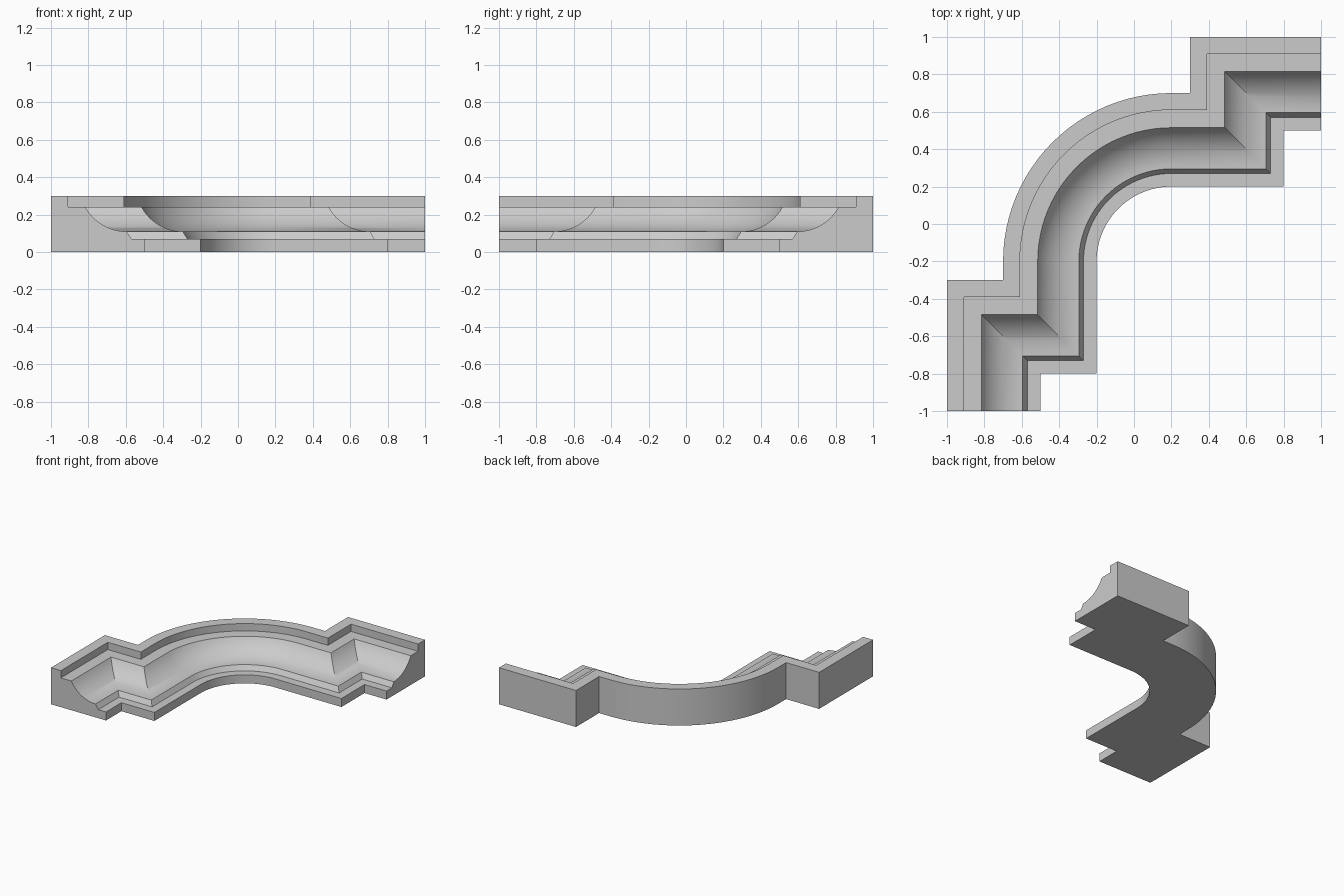
import bpy, bmesh, math

if "Cube" in bpy.data.objects:
    bpy.data.objects.remove(bpy.data.objects["Cube"])

ARC_STEPS = 24
COVE_STEPS = 12

# Moulding cross-section: (distance in from outer edge, height)
profile = [(0, 0), (0, 0.30), (0.09, 0.30), (0.09, 0.24)]
x0, x1, z0, z1 = 0.185, 0.405, 0.24, 0.11
rad = ((x1 - x0) ** 2 + (z0 - z1) ** 2) / (2 * (z0 - z1))
start = math.asin((x1 - x0) / rad)
for i in range(COVE_STEPS + 1):
    a = start * (1 - i / COVE_STEPS)
    profile.append((x1 - rad * math.sin(a), z1 + rad * (1 - math.cos(a))))
profile += [(0.43, 0.07), (0.50, 0.07), (0.50, 0)]

# Outer-edge path: (point, mitre direction), stepped ends joined by a quarter arc
path = [((-1, -1), (1, 0)), ((-1, -0.3), (1, -1)), ((-0.7, -0.3), (1, -1))]
for i in range(ARC_STEPS + 1):
    a = math.pi - math.pi / 2 * i / ARC_STEPS
    c, s = math.cos(a), math.sin(a)
    path.append(((0.2 + 0.9 * c, -0.2 + 0.9 * s), (-c, -s)))
path += [((0.3, 0.7), (1, -1)), ((0.3, 1), (1, -1)), ((1, 1), (0, -1))]

# Sweep the section along the path and cap both ends
bm = bmesh.new()
rings = [[bm.verts.new((p[0] + m[0] * d, p[1] + m[1] * d, z)) for d, z in profile]
         for p, m in path]
n = len(profile)
for r, q in zip(rings, rings[1:]):
    for j in range(n):
        k = (j + 1) % n
        bm.faces.new((r[j], r[k], q[k], q[j]))
bm.faces.new(rings[0])
bm.faces.new(rings[-1][::-1])
bmesh.ops.recalc_face_normals(bm, faces=bm.faces)

mesh = bpy.data.meshes.new("corner_moulding")
bm.to_mesh(mesh)
bm.free()
obj = bpy.data.objects.new("corner_moulding", mesh)
bpy.context.collection.objects.link(obj)

# Smooth the cove and arc, keep the fillets and mitres crisp
bpy.context.view_layer.objects.active = obj
obj.select_set(True)
bpy.ops.object.shade_smooth_by_angle(angle=math.radians(30))
